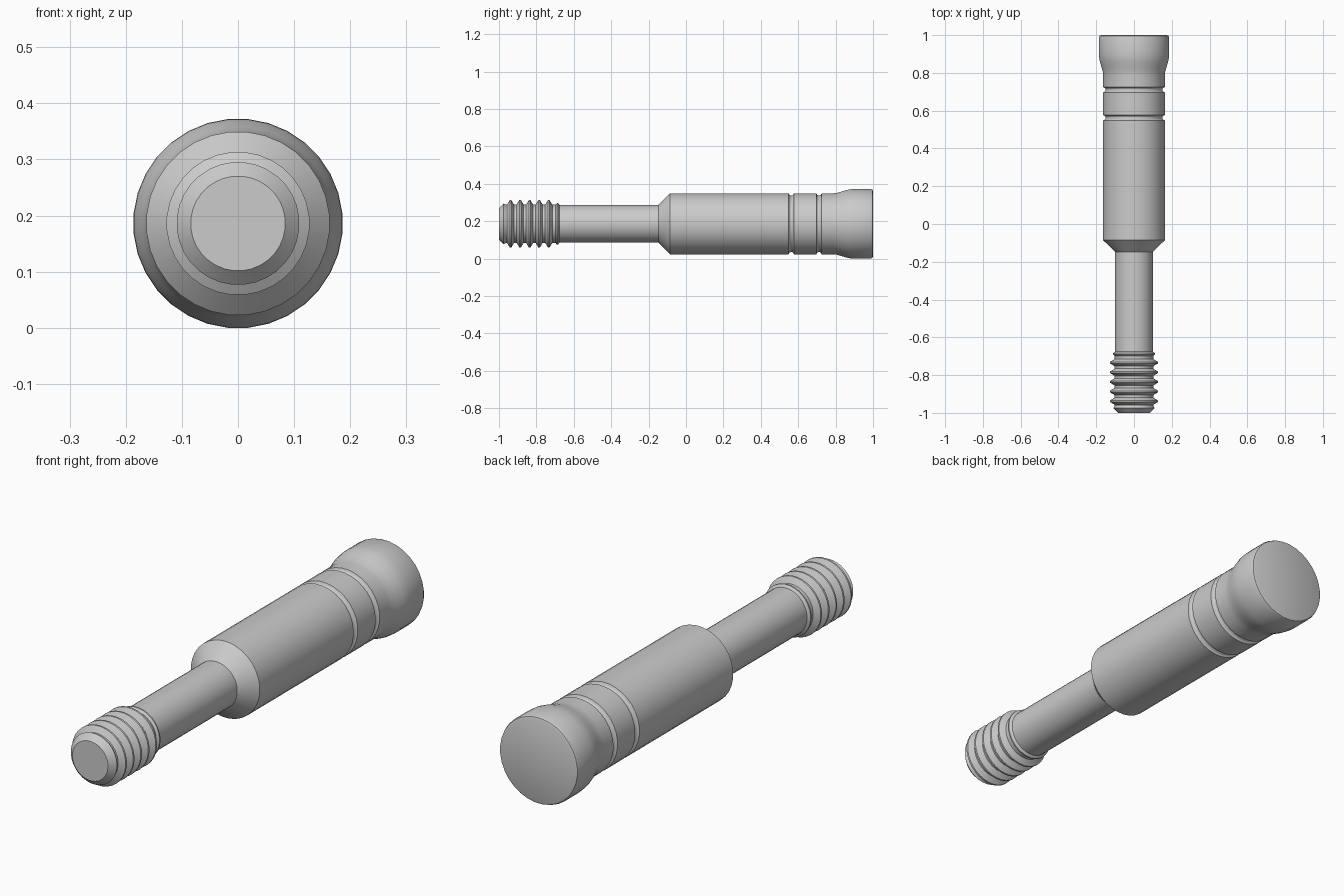
import bpy, bmesh, math

if "Cube" in bpy.data.objects:
    bpy.data.objects.remove(bpy.data.objects["Cube"], do_unlink=True)

SIDES = 32
AXIS_Z = 0.186

steel = bpy.data.materials.new("plain_grey_steel")
steel.use_nodes = True
GREY = (0.6, 0.6, 0.6, 1)
steel.diffuse_color = GREY
steel.node_tree.nodes["Principled BSDF"].inputs["Base Color"].default_value = GREY


def turned_part(name, profile):
    """Lathe (y, radius) points around the long axis and cap both ends."""
    bm = bmesh.new()
    rings = []
    for y, r in profile:
        angles = [math.tau * (i + 0.5) / SIDES for i in range(SIDES)]
        r /= math.cos(math.pi / SIDES)
        rings.append([bm.verts.new((r * math.cos(a), y, AXIS_Z + r * math.sin(a))) for a in angles])
    for a, b in zip(rings, rings[1:]):
        for i in range(SIDES):
            j = (i + 1) % SIDES
            bm.faces.new((a[i], a[j], b[j], b[i]))
    bm.faces.new(rings[0])
    bm.faces.new(rings[-1])
    bmesh.ops.recalc_face_normals(bm, faces=bm.faces)
    mesh = bpy.data.meshes.new(name)
    bm.to_mesh(mesh)
    bm.free()
    mesh.materials.append(steel)
    obj = bpy.data.objects.new(name, mesh)
    bpy.context.collection.objects.link(obj)
    bpy.ops.object.select_all(action="DESELECT")
    obj.select_set(True)
    bpy.context.view_layer.objects.active = obj
    bpy.ops.object.shade_smooth_by_angle(angle=math.radians(28))


def groove(y):
    """Narrow rounded groove cut into the body."""
    return [(y - 0.014, 0.163), (y - 0.01, 0.155), (y - 0.004, 0.151),
            (y + 0.004, 0.151), (y + 0.01, 0.155), (y + 0.014, 0.163)]


# Threaded tip: chamfer, repeated ridges, shallow last ridge, then the neck
PITCH = 0.051
thread = [(-1, 0.084), (-0.975, 0.109), (-0.963, 0.102)]
for k in range(5):
    crest = -0.938 + k * PITCH
    thread += [(crest - 0.019, 0.102), (crest - 0.004, 0.127),
               (crest + 0.004, 0.127), (crest + 0.019, 0.102)]
thread += [(-0.698, 0.102), (-0.69, 0.111), (-0.684, 0.111), (-0.676, 0.1), (-0.148, 0.1)]

# Shoulder cone, grooved body and flared head with a rounded rim
shoulder = [(-0.086, 0.163)]
head = [(0.785, 0.163), (0.805, 0.165), (0.83, 0.172), (0.86, 0.181), (0.882, 0.185), (0.9, 0.186),
        (0.988, 0.186), (0.9965, 0.1825), (1, 0.174)]
turned_part("threaded_bolt", thread + shoulder + groove(0.563) + groove(0.711) + head)
